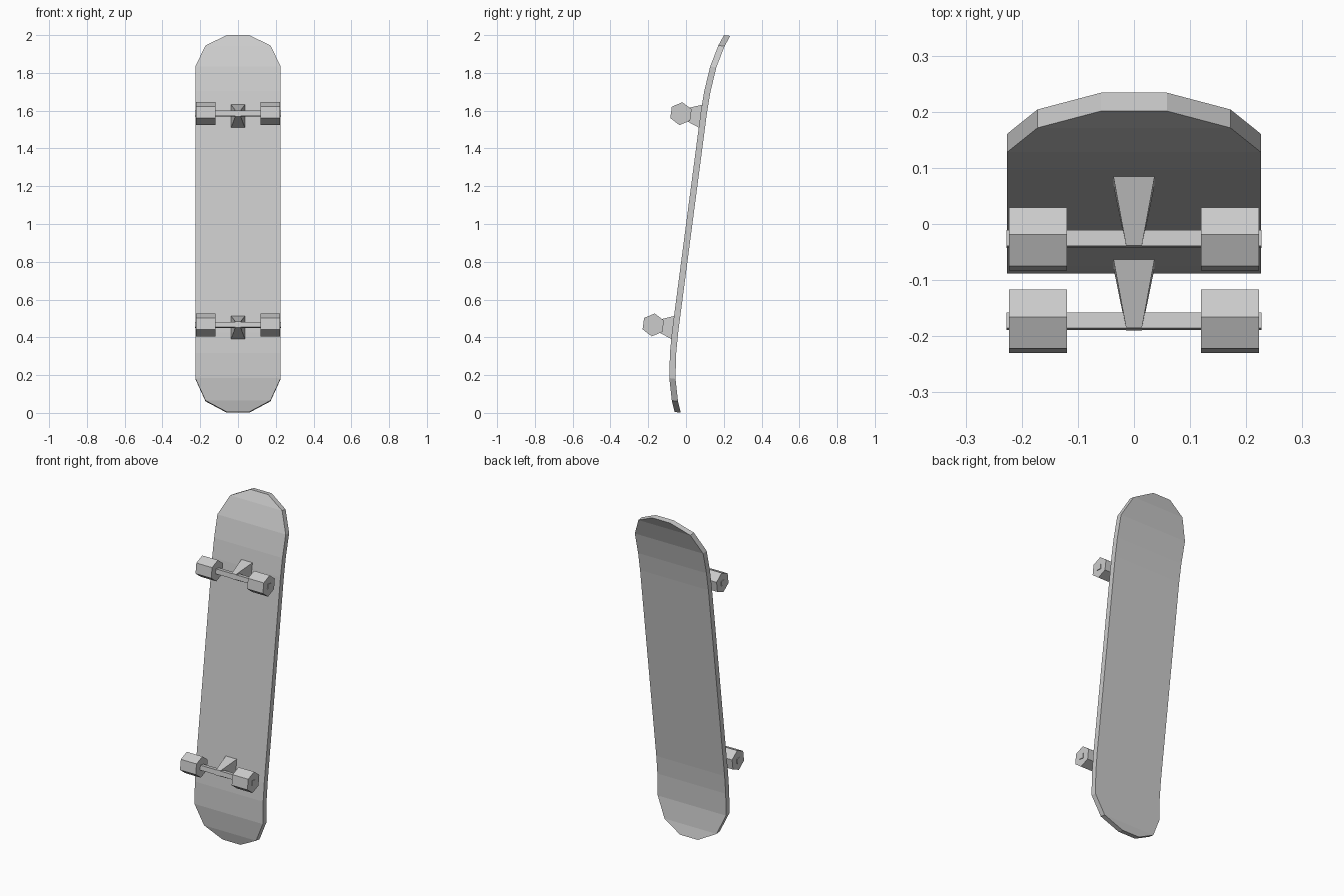
import bpy, bmesh, math
from mathutils import Matrix, Vector

if "Cube" in bpy.data.objects:
    bpy.data.objects.remove(bpy.data.objects["Cube"], do_unlink=True)

grey = bpy.data.materials.new("plain grey")
grey.use_nodes = True
colour = (0.6, 0.6, 0.6, 1)
grey.diffuse_color = colour
grey.node_tree.nodes["Principled BSDF"].inputs["Base Color"].default_value = colour

# Board frame: x across, y through the deck, z along it; leaning back slightly
LEAN = (Matrix.Translation((0, 0.002, 1.0115))
        @ Matrix.Rotation(math.radians(-7.47), 4, 'X'))


def finish(bm, name):
    bmesh.ops.recalc_face_normals(bm, faces=bm.faces)
    bm.transform(LEAN)
    mesh = bpy.data.meshes.new(name)
    bm.to_mesh(mesh)
    bm.free()
    mesh.materials.append(grey)
    obj = bpy.data.objects.new(name, mesh)
    bpy.context.collection.objects.link(obj)
    return obj


# Deck: stations of (length, kick, half width), mirrored for the other end
half = [(0.59, 0, 0.226), (0.70, 0.004, 0.226), (0.832, 0.018, 0.226),
        (0.948, 0.0465, 0.172), (1.006, 0.069, 0.059)]
stations = [(-u, v, w) for u, v, w in reversed(half)] + half
bm = bmesh.new()
rows = [[bm.verts.new((x, y, u)) for x, y in
         ((-w, v), (w, v), (w, v + 0.033), (-w, v + 0.033))]
        for u, v, w in stations]
for a, b in zip(rows, rows[1:]):
    for i in range(4):
        j = (i + 1) % 4
        bm.faces.new((a[i], a[j], b[j], b[i]))
bm.faces.new(rows[0])
bm.faces.new(rows[-1])
finish(bm, "deck")

AXLE_Y = -0.103
for end, z in (("upper", 0.564), ("lower", -0.564)):
    # Tapered truck mount
    bm = bmesh.new()
    rings = [[bm.verts.new((sx * w, y, z + sz * h))
              for sx, sz in ((-1, -1), (1, -1), (1, 1), (-1, 1))]
             for y, w, h in ((0.003, 0.037, 0.062), (-0.117, 0.014, 0.016))]
    for i in range(4):
        j = (i + 1) % 4
        bm.faces.new((rings[0][i], rings[0][j], rings[1][j], rings[1][i]))
    for ring in rings:
        bm.faces.new(ring)
    finish(bm, end + "_truck")

    # Square axle
    bm = bmesh.new()
    bmesh.ops.create_cube(bm, size=1, matrix=Matrix.Translation((0, AXLE_Y, z))
                          @ Matrix.Diagonal((0.454, 0.028, 0.028, 1)))
    finish(bm, end + "_axle")

    # Six-sided wheels
    for side, sx in (("left", 1), ("right", -1)):
        bm = bmesh.new()
        bmesh.ops.create_cone(
            bm, cap_ends=True, segments=6, radius1=0.061, radius2=0.061, depth=0.104,
            matrix=Matrix.Translation((sx * 0.171, AXLE_Y, z))
            @ Matrix.Rotation(math.pi / 2, 4, 'Y'))
        # Keep a corner pointing along the deck
        if max(v.co.z for v in bm.verts) - z < 0.06:
            bmesh.ops.rotate(bm, verts=bm.verts, cent=Vector((0, AXLE_Y, z)),
                             matrix=Matrix.Rotation(math.pi / 6, 3, 'X'))
        finish(bm, f"{end}_{side}_wheel")
